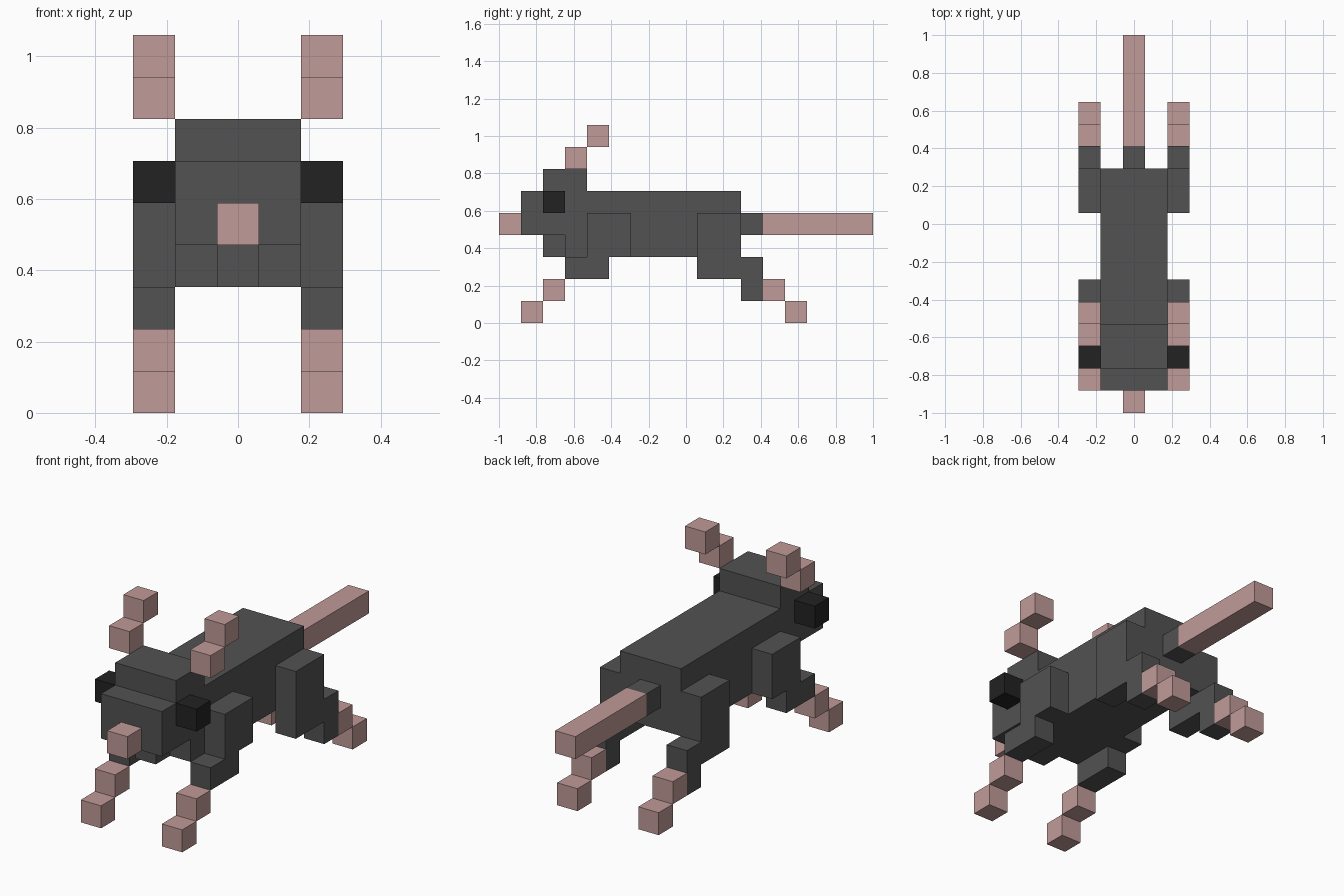
import bpy
import bmesh

cube = bpy.data.objects.get("Cube")
if cube:
    bpy.data.objects.remove(cube, do_unlink=True)

U = 2 / 17  # one block of the model's grid


def material(name, rgb):
    mat = bpy.data.materials.new(name)
    mat.use_nodes = True
    mat.diffuse_color = (*rgb, 1)
    bsdf = next(n for n in mat.node_tree.nodes if n.type == 'BSDF_PRINCIPLED')
    bsdf.inputs["Base Color"].default_value = (*rgb, 1)
    return mat


GREY = material("dark grey fur", (0.084, 0.084, 0.084))
PINK = material("dusty pink skin", (0.527, 0.328, 0.314))
BLACK = material("black eye", (0.016, 0.016, 0.016))


def extrude_profile(name, profile, x0, x1, mat):
    """Extrude a side profile of (y, z) block coordinates from x0 to x1."""
    bm = bmesh.new()
    face = bm.faces.new([bm.verts.new((x0 * U, y * U - 1, z * U)) for y, z in profile])
    ext = bmesh.ops.extrude_face_region(bm, geom=[face])["geom"]
    verts = [g for g in ext if isinstance(g, bmesh.types.BMVert)]
    bmesh.ops.translate(bm, verts=verts, vec=((x1 - x0) * U, 0, 0))
    bmesh.ops.recalc_face_normals(bm, faces=bm.faces[:])
    mesh = bpy.data.meshes.new(name)
    bm.to_mesh(mesh)
    bm.free()
    mesh.materials.append(mat)
    obj = bpy.data.objects.new(name, mesh)
    bpy.context.collection.objects.link(obj)
    return obj


def block(y0, y1, z0, z1):
    return [(y0, z0), (y1, z0), (y1, z1), (y0, z1)]


def pair(name, profile, mat):
    """One part on each side of the body."""
    extrude_profile("left_" + name, profile, 1.5, 2.5, mat)
    extrude_profile("right_" + name, profile, -2.5, -1.5, mat)


# Head and torso share one stepped side profile
extrude_profile("head_and_torso",
                [(1, 4), (1, 6), (2, 6), (2, 7), (4, 7), (4, 6),
                 (11, 6), (11, 3), (3, 3), (3, 4)], -1.5, 1.5, GREY)

# Centre parts: nose, jaw and tail
extrude_profile("nose", block(0, 1, 4, 5), -0.5, 0.5, PINK)
extrude_profile("jaw", block(2, 3, 3, 4), -0.5, 0.5, GREY)
extrude_profile("tail_base", block(11, 12, 4, 5), -0.5, 0.5, GREY)
extrude_profile("tail", block(12, 17, 4, 5), -0.5, 0.5, PINK)

# Eyes and stepped ears
pair("eye", block(2, 3, 5, 6), BLACK)
pair("ear_base", block(3, 4, 7, 8), PINK)
pair("ear_tip", block(4, 5, 8, 9), PINK)

# Front legs, stepping forward
pair("front_leg", [(4, 5), (6, 5), (6, 3), (5, 3), (5, 2), (3, 2), (3, 3), (4, 3)], GREY)
pair("front_ankle", block(2, 3, 1, 2), PINK)
pair("front_paw", block(1, 2, 0, 1), PINK)

# Back legs, stepping backward
pair("back_leg", [(9, 5), (11, 5), (11, 3), (12, 3), (12, 1), (11, 1), (11, 2), (9, 2)], GREY)
pair("back_ankle", block(12, 13, 1, 2), PINK)
pair("back_paw", block(13, 14, 0, 1), PINK)
